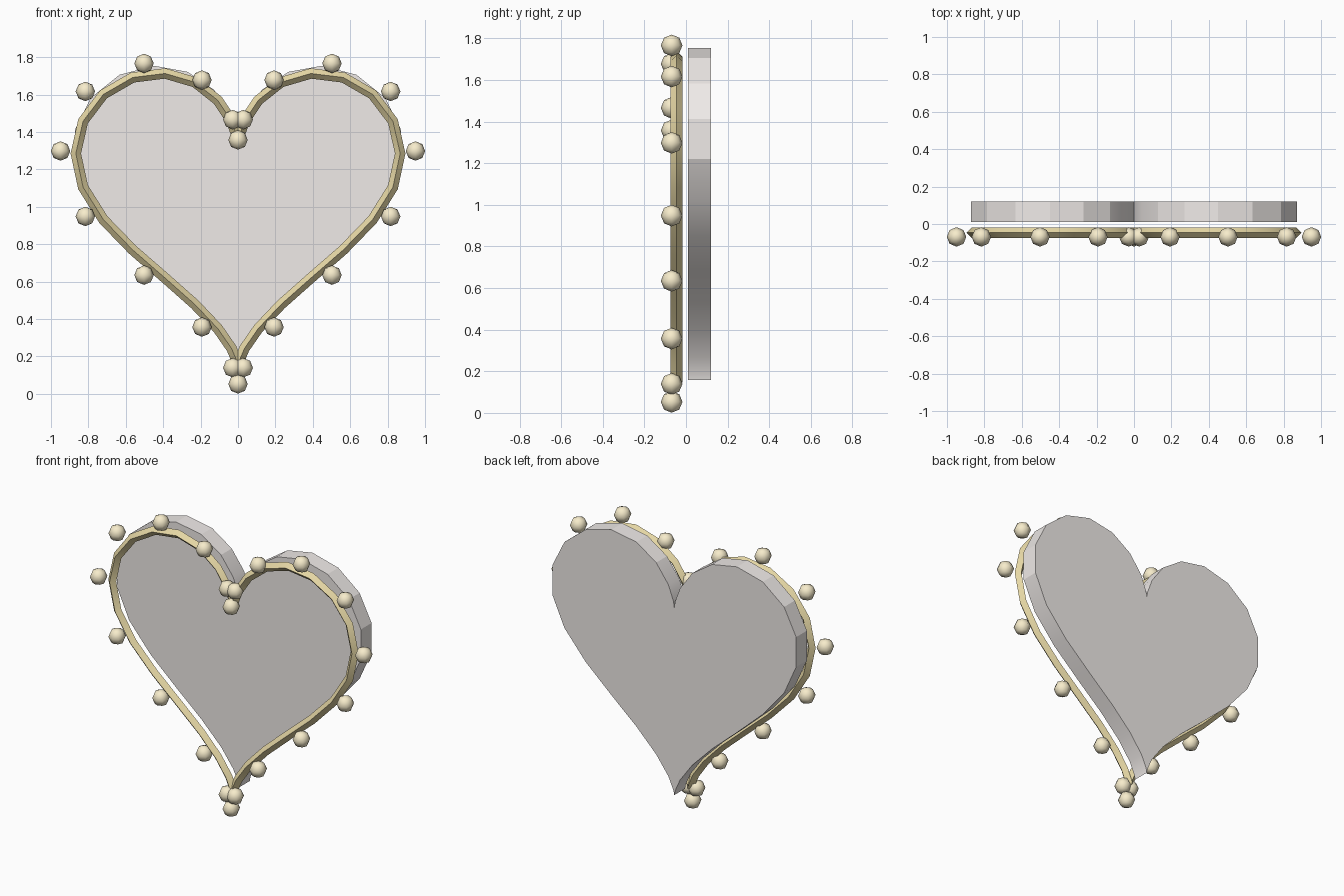
import bpy, bmesh
from math import sin, cos, pi, radians
from mathutils import Vector

if "Cube" in bpy.data.objects:
    bpy.data.objects.remove(bpy.data.objects["Cube"])


def heart(n, s, z0):
    """Heart outline in the XZ plane, n points, scale s, height offset z0."""
    pts = []
    for i in range(n):
        t = 2 * pi * i / n
        z = 13 * cos(t) - 5 * cos(2 * t) - 2 * cos(3 * t) - cos(4 * t)
        pts.append(Vector((16 * s * sin(t) ** 3, 0, z0 + s * z)))
    return pts


def material(name, rgb):
    m = bpy.data.materials.new(name)
    m.diffuse_color = (*rgb, 1)
    m.use_nodes = True
    m.node_tree.nodes["Principled BSDF"].inputs["Base Color"].default_value = m.diffuse_color
    return m


def finish(bm, name, mat, smooth):
    bmesh.ops.recalc_face_normals(bm, faces=bm.faces)
    me = bpy.data.meshes.new(name)
    bm.to_mesh(me)
    bm.free()
    ob = bpy.data.objects.new(name, me)
    bpy.context.collection.objects.link(ob)
    me.materials.append(mat)
    bpy.ops.object.select_all(action='DESELECT')
    ob.select_set(True)
    bpy.context.view_layer.objects.active = ob
    bpy.ops.object.shade_smooth_by_angle(angle=radians(smooth))
    return ob


white = material("warm_white", (0.87, 0.83, 0.81))
gold = material("gold", (0.80, 0.69, 0.38))
pearl = material("pearl", (0.93, 0.84, 0.60))

# Heart-shaped back plate
bm = bmesh.new()
face = bm.faces.new([bm.verts.new(p + Vector((0, 0.01, 0))) for p in heart(34, 0.0552, 1.096)])
ext = bmesh.ops.extrude_face_region(bm, geom=[face], use_keep_orig=True)
bmesh.ops.translate(bm, vec=(0, 0.11, 0),
                    verts=[v for v in ext["geom"] if isinstance(v, bmesh.types.BMVert)])
finish(bm, "heart_plate", white, 18)

# Diamond-section rim following the heart in front of the plate
bm = bmesh.new()
path, r, y_rim = heart(36, 0.0542, 1.068), 0.028, -0.046
rings = []
for i, p in enumerate(path):
    tan = (path[(i + 1) % len(path)] - path[i - 1]).normalized()
    side, depth = Vector((tan.z, 0, -tan.x)), Vector((0, 1, 0))
    c = p + depth * y_rim
    rings.append([bm.verts.new(c + r * (cos(a * pi / 2) * side + sin(a * pi / 2) * depth))
                  for a in range(4)])
for i, ring in enumerate(rings):
    prev = rings[i - 1]
    for a in range(4):
        b = (a + 1) % 4
        bm.faces.new((prev[a], prev[b], ring[b], ring[a]))
finish(bm, "heart_rim", gold, 30)

# Beads spaced around a slightly larger heart
bm = bmesh.new()
for p in heart(20, 0.0593, 1.061):
    ball = bmesh.ops.create_uvsphere(bm, u_segments=8, v_segments=4, radius=0.052)
    bmesh.ops.translate(bm, vec=p + Vector((0, -0.069, 0)), verts=ball["verts"])
finish(bm, "beads", pearl, 60)
